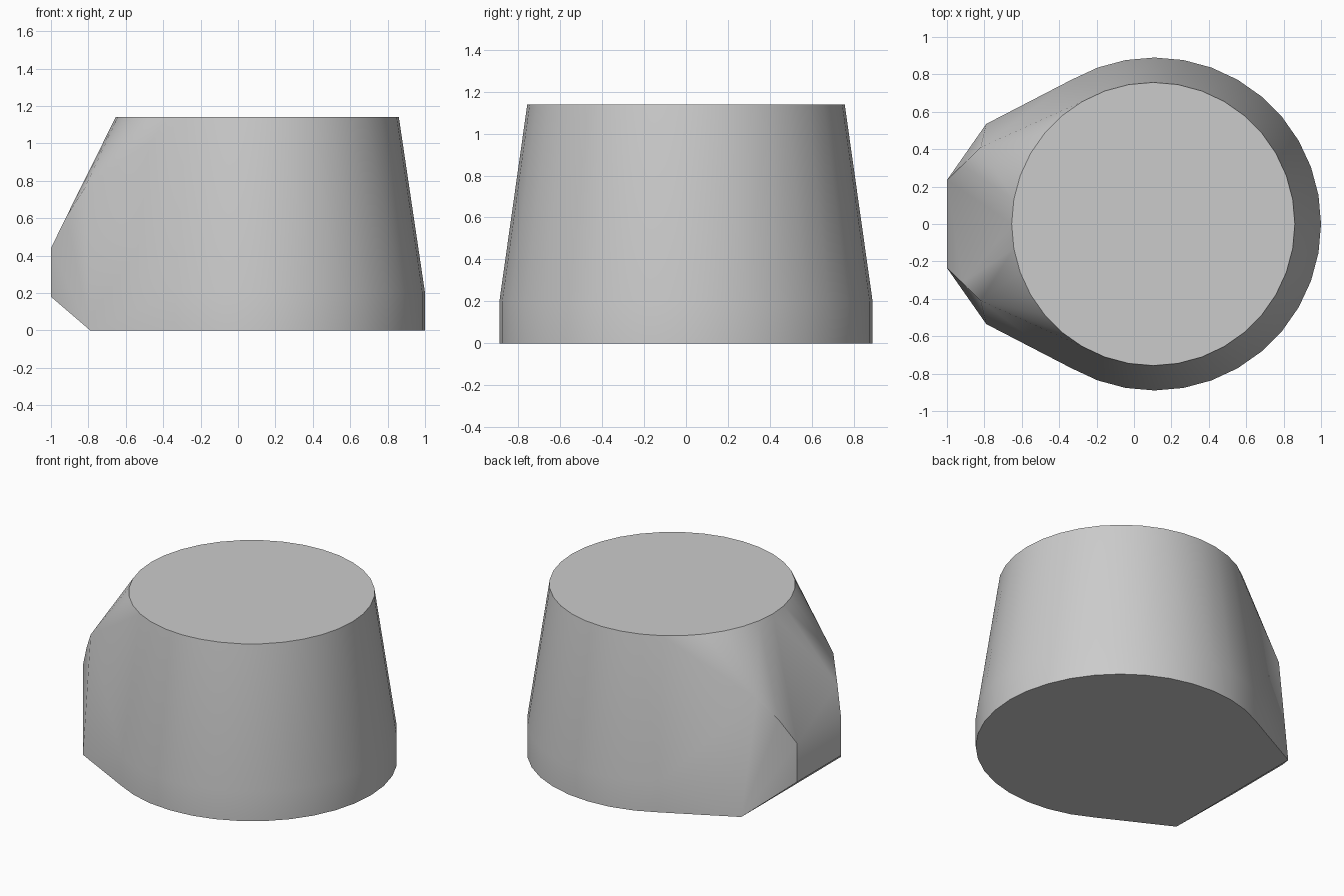
import bpy, bmesh, math

cube = bpy.data.objects.get("Cube")
if cube:
    bpy.data.objects.remove(cube, do_unlink=True)

SIDES = 36

grey = bpy.data.materials.new("plain_grey")
grey.use_nodes = True
colour = (0.6, 0.6, 0.6, 1)
grey.diffuse_color = colour
grey.node_tree.nodes["Principled BSDF"].inputs["Base Color"].default_value = colour

bm = bmesh.new()

# Round body: straight foot, then a taper to the flat top
for centre_x, radius, z in ((0.11, 0.89, 0), (0.11, 0.89, 0.2), (0.103, 0.757, 1.14)):
    for i in range(SIDES):
        a = 2 * math.pi * i / SIDES
        bm.verts.new((centre_x + radius * math.cos(a), radius * math.sin(a), z))

# Faceted nose corners, mirrored across y
nose = [(-0.79, 0.535, 0), (-1, 0.235, 0.18), (-1, 0.235, 0.44),
        (-0.917, 0.315, 0.61), (-0.82, 0.41, 0.76)]
for x, y, z in nose:
    for side in (1, -1):
        bm.verts.new((x, y * side, z))

# Wrap everything in one convex skin
hull = bmesh.ops.convex_hull(bm, input=bm.verts[:])
spare = {v for v in hull["geom_interior"] + hull["geom_unused"]
         if isinstance(v, bmesh.types.BMVert) and not v.link_faces}
bmesh.ops.delete(bm, geom=list(spare), context="VERTS")
bmesh.ops.dissolve_limit(bm, angle_limit=math.radians(0.5),
                         verts=bm.verts[:], edges=bm.edges[:])
bmesh.ops.recalc_face_normals(bm, faces=bm.faces[:])

mesh = bpy.data.meshes.new("tapered_body")
bm.to_mesh(mesh)
bm.free()
mesh.materials.append(grey)
body = bpy.data.objects.new("tapered_body", mesh)
bpy.context.collection.objects.link(body)

# Smooth sides with crisp rims
bpy.ops.object.select_all(action="DESELECT")
body.select_set(True)
bpy.context.view_layer.objects.active = body
bpy.ops.object.shade_smooth_by_angle(angle=math.radians(30))
